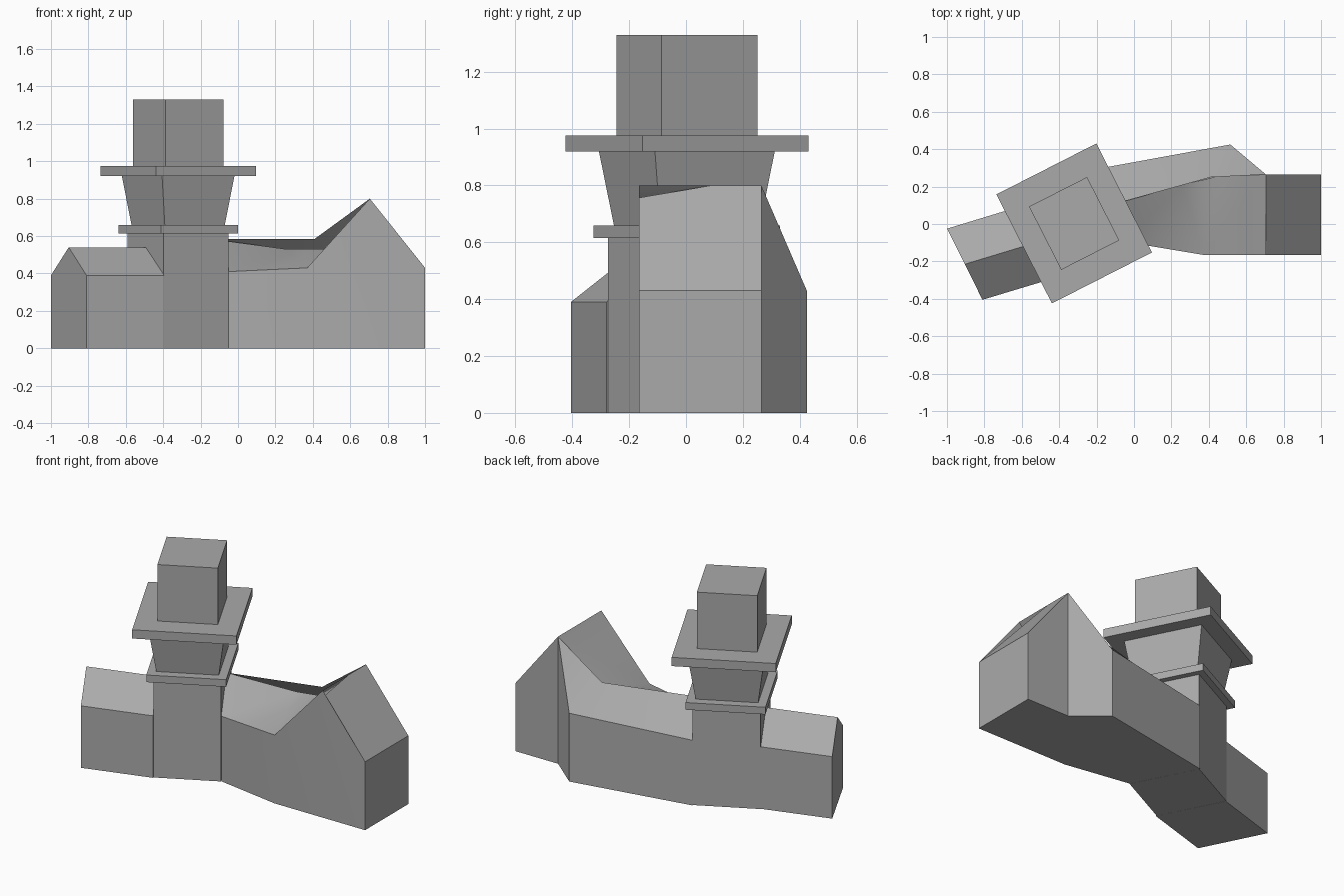
import bpy, math
from math import radians
from mathutils import Vector, Matrix

cube = bpy.data.objects.get("Cube")
if cube:
    bpy.data.objects.remove(cube)

stone = bpy.data.materials.new("plain_grey")
stone.use_nodes = True
GREY = (0.4, 0.4, 0.4, 1)
stone.diffuse_color = GREY
stone.node_tree.nodes["Principled BSDF"].inputs["Base Color"].default_value = GREY


def add_mesh(name, verts, faces, smooth=None):
    mesh = bpy.data.meshes.new(name)
    mesh.from_pydata(verts, [], faces)
    mesh.materials.append(stone)
    obj = bpy.data.objects.new(name, mesh)
    bpy.context.collection.objects.link(obj)
    if smooth:
        bpy.ops.object.select_all(action='DESELECT')
        obj.select_set(True)
        bpy.context.view_layer.objects.active = obj
        bpy.ops.object.shade_smooth_by_angle(angle=radians(smooth))
    return obj


def add_named(name, points, faces, smooth=None):
    """Mesh from lettered points; each face is a string of letters."""
    keys = list(points)
    return add_mesh(name, [points[k] for k in keys],
                    [[keys.index(c) for c in f] for f in faces], smooth)


# Tower: stacked, turned blocks, each with half sizes at bottom and top
TURN = Matrix.Translation((-0.32, 0.003, 0)) @ Matrix.Rotation(radians(27), 4, 'Z')
ASPECT = 1.09


def tower_block(name, z0, z1, half0, half1):
    verts = [TURN @ Vector((sx * h, sy * h * ASPECT, z))
             for z, h in ((z0, half0), (z1, half1))
             for sx, sy in ((-1, -1), (1, -1), (1, 1), (-1, 1))]
    sides = [(i, (i + 1) % 4, (i + 1) % 4 + 4, i + 4) for i in range(4)]
    add_mesh(name, verts, [(3, 2, 1, 0), (4, 5, 6, 7)] + sides)


tower_block("tower_shaft", 0, 0.615, 0.195, 0.195)
tower_block("tower_lower_ledge", 0.615, 0.66, 0.23, 0.23)
tower_block("tower_flare", 0.66, 0.92, 0.18, 0.217)
tower_block("tower_upper_ledge", 0.92, 0.975, 0.3, 0.3)
tower_block("tower_top", 0.975, 1.33, 0.174, 0.174)

# Short wing: gabled block running into the shaft
EAVE = 0.39
wing = {"a": (-1, -0.025, 0), "b": (-0.81, -0.405, 0),
        "c": (-0.395, -0.28, 0), "d": (-0.59, 0.10, 0)}
wing.update({k.upper(): (x, y, EAVE) for k, (x, y, z) in list(wing.items())})
wing["R"] = (-0.905, -0.215, 0.54)
wing["S"] = (-0.493, -0.09, 0.54)
add_named("short_wing", wing,
          ["dcba", "abBRA", "bcCB", "cdDSC", "daAD", "BCSR", "DARS"])

# Long wing: outline at eave height, ridges and gable peaks
EAVE = 0.43
top = {"W": (-0.05, -0.095, 0.41), "F": (0.37, -0.165, EAVE),
       "E": (1, -0.165, EAVE), "H": (1, 0.265, EAVE),
       "A": (0.705, 0.265, 0.8), "D": (0.515, 0.425, EAVE),
       "K": (-0.245, 0.286, 0.41), "B": (0.705, -0.165, 0.8)}
walls = dict(top)
walls.update({k.lower(): (x, y, 0) for k, (x, y, z) in top.items() if k != "B"})
add_named("long_wing_walls", walls,
          ["wfFW", "feEBF", "ehHE", "haAH", "adDA", "dkKD", "kdahefw"], 30)

# Roof sheets: the front one tucks just beneath the back one at the ridge
roof = dict(top)
roof.update({"Q": (-0.147, 0.095, 0.585), "P": (0.41, 0.25, 0.585),
             "R": (0.26, 0.21, 0.53), "S": (0.46, 0.258, 0.53),
             "T": (0.705, -0.165, 0.757), "M": (0.705, 0.09, 0.8)})


def roof_sheet(name, faces):
    used = {k: v for k, v in roof.items() if any(k in f for f in faces)}
    add_named(name, used, faces, 60)


roof_sheet("front_roof", ["WFRQ", "FSR", "FBAS"])
roof_sheet("back_roof", ["QPDK", "PAD"])
roof_sheet("end_roof", ["TEHAM"])
